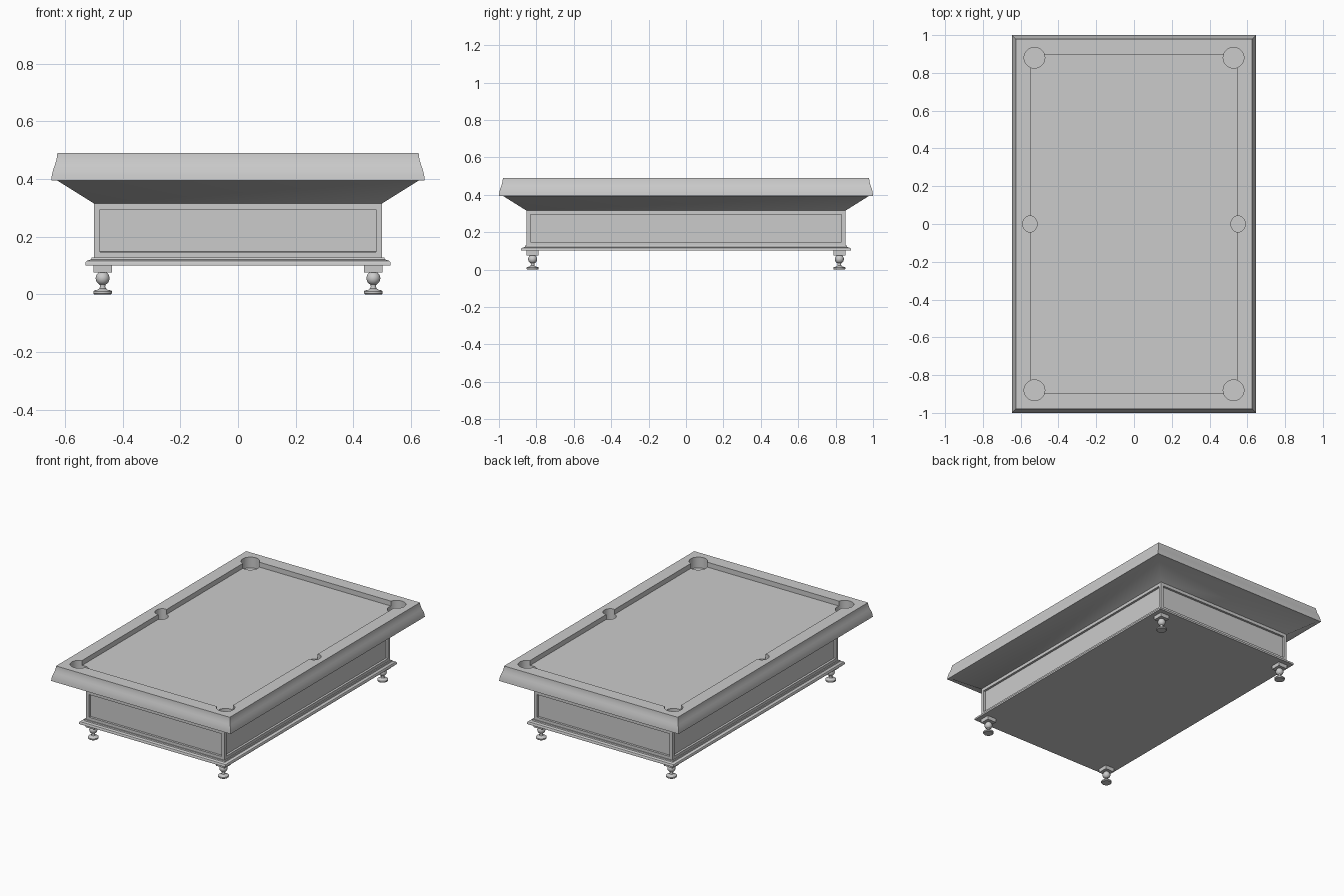
import bpy
import bmesh
import math
from mathutils import Matrix

if "Cube" in bpy.data.objects:
    bpy.data.objects.remove(bpy.data.objects["Cube"], do_unlink=True)

LENGTH_EXTRA = 0.353  # the table is this much longer than wide, per half

grey = bpy.data.materials.new("plain_grey")
grey.use_nodes = True
colour = (0.6, 0.6, 0.6, 1)
grey.diffuse_color = colour
grey.node_tree.nodes["Principled BSDF"].inputs["Base Color"].default_value = colour


def finish(bm, name, smooth=True):
    bmesh.ops.recalc_face_normals(bm, faces=bm.faces)
    mesh = bpy.data.meshes.new(name)
    bm.to_mesh(mesh)
    bm.free()
    mesh.materials.append(grey)
    obj = bpy.data.objects.new(name, mesh)
    bpy.context.collection.objects.link(obj)
    if smooth:
        smooth_shade(obj)
    return obj


def smooth_shade(obj):
    bpy.ops.object.select_all(action="DESELECT")
    obj.select_set(True)
    bpy.context.view_layer.objects.active = obj
    bpy.ops.object.shade_smooth_by_angle(angle=math.radians(35))


def loft(bm, rings):
    """Bridge rings of points and cap both ends; returns the side faces."""
    loops = [[bm.verts.new(p) for p in ring] for ring in rings]
    n = len(loops[0])
    sides = []
    for a, b in zip(loops, loops[1:]):
        for i in range(n):
            j = (i + 1) % n
            sides.append(bm.faces.new((a[i], a[j], b[j], b[i])))
    bm.faces.new(loops[0])
    bm.faces.new(loops[-1])
    return sides


def rect_ring(half, z):
    x, y = half, half + LENGTH_EXTRA
    return [(-x, -y, z), (x, -y, z), (x, y, z), (-x, y, z)]


def round_ring(r, z, cx, cy, n=32):
    steps = [2 * math.pi * i / n for i in range(n)]
    return [(cx + r * math.cos(a), cy + r * math.sin(a), z) for a in steps]


# Table top: sloped underside, flared rim, rail and sunken playing bed
profile = [(0.499, 0.315), (0.627, 0.395), (0.647, 0.395), (0.645, 0.412),
           (0.641, 0.430), (0.635, 0.447), (0.630, 0.463), (0.627, 0.478),
           (0.626, 0.490), (0.544, 0.490), (0.544, 0.458)]
bm = bmesh.new()
loft(bm, [rect_ring(*p) for p in profile])
table_top = finish(bm, "table_top", smooth=False)

# Pockets: round at the corners, slightly narrower at the middle
bm = bmesh.new()
for side in (-1, 1):
    for cx, cy, rx, ry in ((0.527, -0.88, 0.055, 0.055),
                           (0.551, 0, 0.038, 0.043),
                           (0.527, 0.88, 0.055, 0.055)):
        place = Matrix.Translation((side * cx, cy, 0.47)) @ Matrix.Diagonal((rx, ry, 1, 1))
        bmesh.ops.create_cone(bm, cap_ends=True, segments=32, radius1=1,
                              radius2=1, depth=0.1, matrix=place)
cutter = finish(bm, "pocket_cutter", smooth=False)
cutter.hide_render = True
cut = table_top.modifiers.new("pockets", "BOOLEAN")
cut.operation = "DIFFERENCE"
cut.solver = "EXACT"
cut.object = cutter
bpy.context.view_layer.objects.active = table_top
bpy.ops.object.modifier_apply(modifier=cut.name)
bpy.data.objects.remove(cutter, do_unlink=True)
smooth_shade(table_top)

# Cabinet with a recessed panel on every side
bm = bmesh.new()
sides = loft(bm, [rect_ring(0.499, 0.127), rect_ring(0.499, 0.315)])
bmesh.ops.recalc_face_normals(bm, faces=bm.faces)
bmesh.ops.inset_individual(bm, faces=sides, thickness=0.029)
bmesh.ops.inset_individual(bm, faces=sides, thickness=0.0005, depth=-0.014)
finish(bm, "cabinet", smooth=False)

# Base moulding
profile = [(0.529, 0.101), (0.529, 0.110), (0.525, 0.116), (0.517, 0.119),
           (0.509, 0.121), (0.507, 0.128), (0.499, 0.128)]
bm = bmesh.new()
loft(bm, [rect_ring(*p) for p in profile])
finish(bm, "base_moulding")

# Turned feet: square block, ball, slim neck and round pad
ball = [(0.024 * math.sin(math.radians(a)), 0.056 - 0.024 * math.cos(math.radians(a)))
        for a in range(25, 156, 10)]
foot_profile = [(0.029, 0), (0.032, 0.003), (0.032, 0.011), (0.029, 0.014),
                (0.018, 0.016), (0.011, 0.021), (0.009, 0.028)] + ball + [(0.014, 0.079)]
for end, y in (("front", -0.82), ("back", 0.82)):
    for side, x in (("right", -0.469), ("left", 0.469)):
        bm = bmesh.new()
        loft(bm, [round_ring(r, z, x, y) for r, z in foot_profile])
        block = Matrix.Translation((x, y, 0.0895)) @ Matrix.Diagonal((0.064, 0.064, 0.027, 1))
        bmesh.ops.create_cube(bm, size=1, matrix=block)
        finish(bm, f"{end}_{side}_foot")
